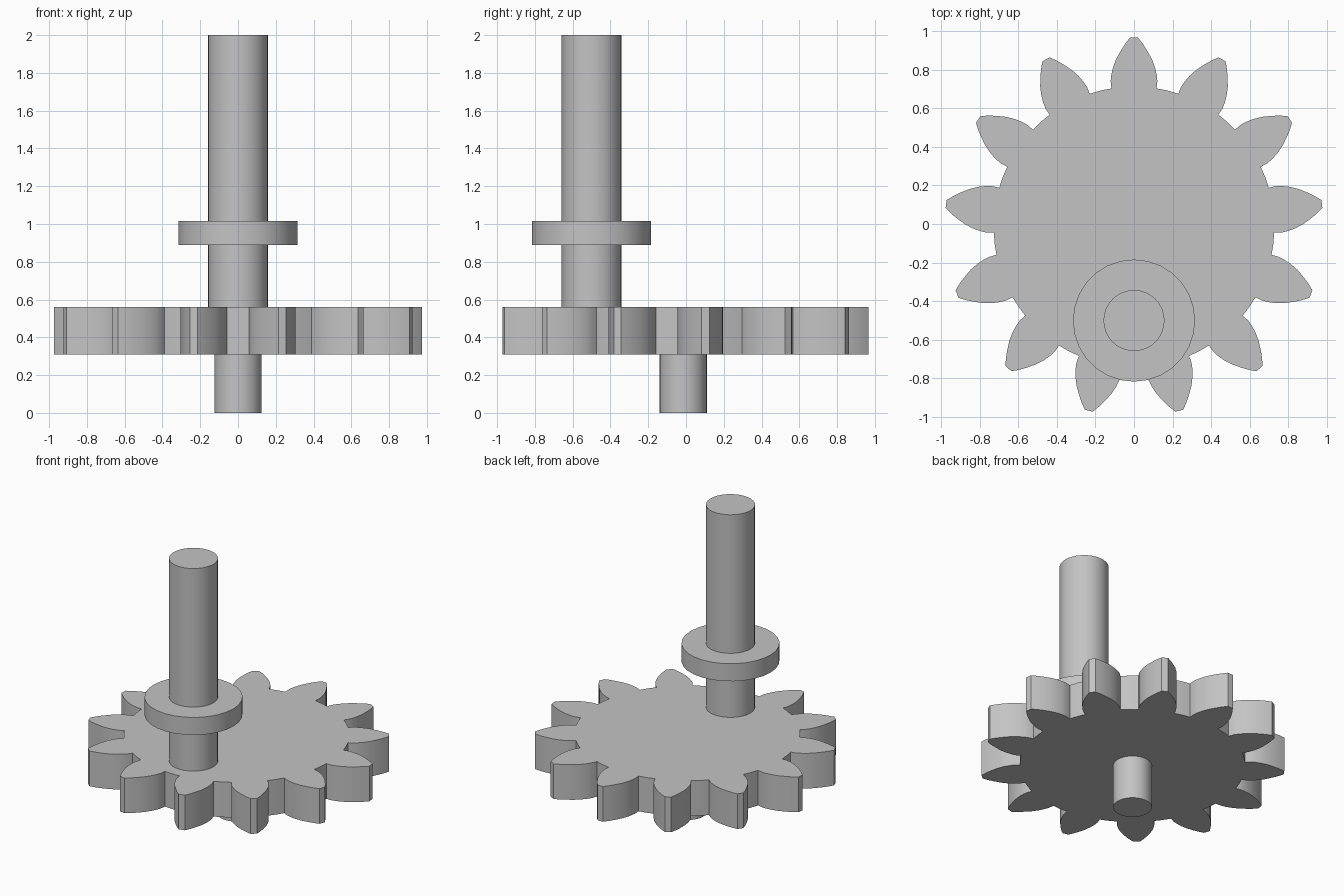
import bpy
import bmesh
from math import radians, tau
from mathutils import Matrix, Vector

cube = bpy.data.objects.get("Cube")
if cube:
    bpy.data.objects.remove(cube, do_unlink=True)

# One plain grey for the whole part
grey = bpy.data.materials.new("grey_metal")
grey.use_nodes = True
colour = (0.55, 0.55, 0.55, 1)
grey.diffuse_color = colour
grey.node_tree.nodes["Principled BSDF"].inputs["Base Color"].default_value = colour


def prism(name, outline, centre_y, bottom, top):
    """Extrude a closed outline upwards into a solid with smooth sides."""
    bm = bmesh.new()
    verts = [bm.verts.new((p.x, p.y + centre_y, bottom)) for p in outline]
    face = bm.faces.new(verts)
    lid = bmesh.ops.extrude_face_region(bm, geom=[face], use_keep_orig=True)
    moved = [v for v in lid["geom"] if isinstance(v, bmesh.types.BMVert)]
    bmesh.ops.translate(bm, vec=(0, 0, top - bottom), verts=moved)
    bmesh.ops.recalc_face_normals(bm, faces=bm.faces)
    mesh = bpy.data.meshes.new(name)
    bm.to_mesh(mesh)
    bm.free()
    mesh.materials.append(grey)
    obj = bpy.data.objects.new(name, mesh)
    bpy.context.collection.objects.link(obj)
    bpy.ops.object.select_all(action="DESELECT")
    obj.select_set(True)
    bpy.context.view_layer.objects.active = obj
    bpy.ops.object.shade_smooth_by_angle(angle=radians(25))
    return obj


def circle(radius, sides):
    return [Matrix.Rotation(tau * i / sides, 2) @ Vector((radius, 0))
            for i in range(sides)]


# Gear outline: one mirrored tooth repeated around the wheel
TEETH = 13
flank = [Vector(p) for p in ((0.117, 0.717), (0.121, 0.755), (0.118, 0.785),
                             (0.109, 0.825), (0.092, 0.87), (0.067, 0.915),
                             (0.046, 0.948), (0.021, 0.98))]
tooth = flank + [Vector((-p.x, p.y)) for p in reversed(flank)]
root = Matrix.Rotation(tau / TEETH / 2, 2) @ Vector((0, 0.727))
gear = [Matrix.Rotation(tau * i / TEETH, 2) @ p
        for i in range(TEETH) for p in tooth + [root]]

GEAR_Y, PIN_Y = -0.015, -0.5
prism("gear_wheel", gear, GEAR_Y, 0.31, 0.56)
prism("lower_axle", circle(0.125, 32), GEAR_Y, 0, 0.31)
prism("crank_pin", circle(0.158, 32), PIN_Y, 0.56, 2)
prism("pin_collar", circle(0.316, 28), PIN_Y, 0.89, 1.015)
